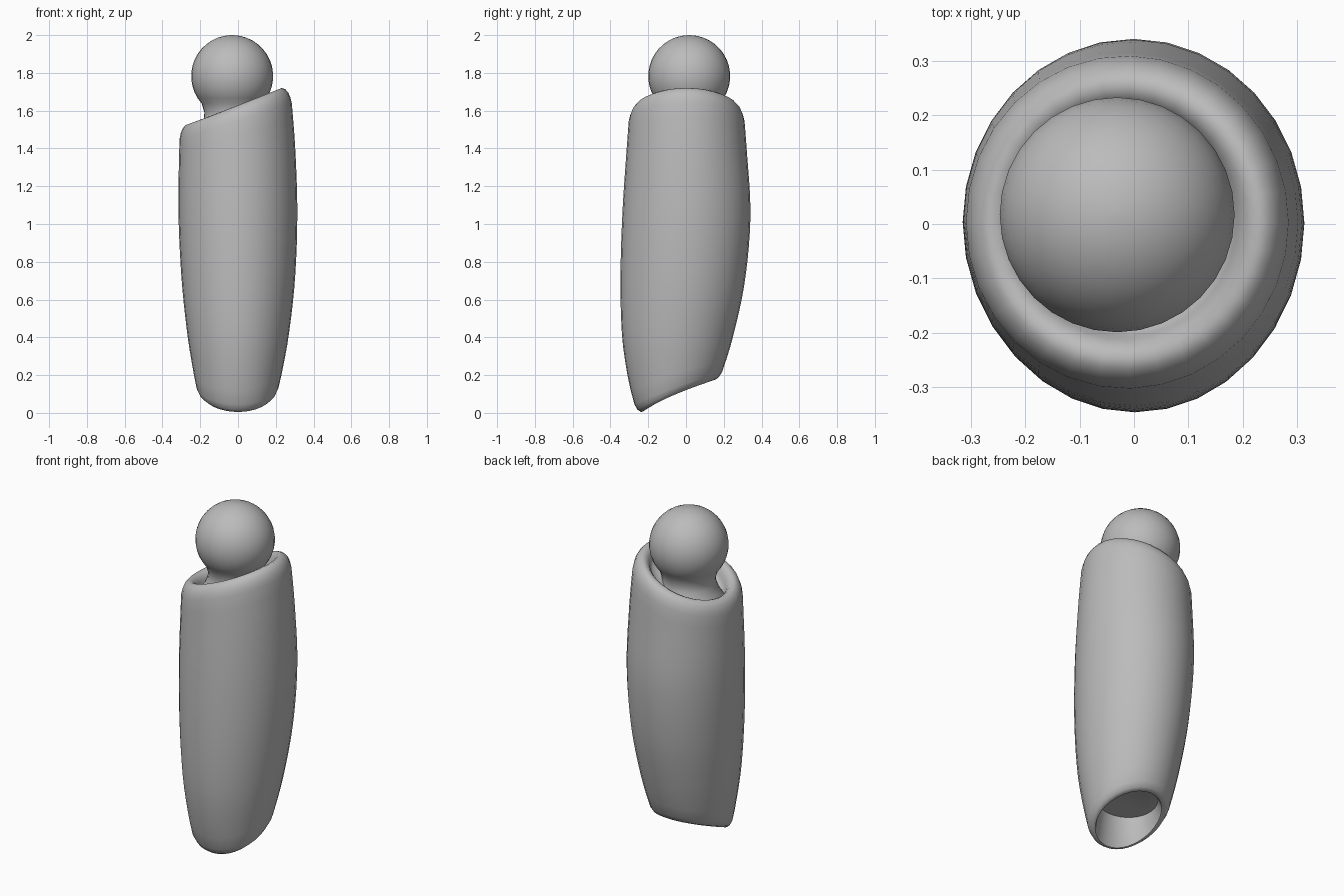
import bpy, bmesh, math

SEG = 32
cube = bpy.data.objects.get("Cube")
if cube:
    bpy.data.objects.remove(cube, do_unlink=True)

grey = bpy.data.materials.new("plain_grey")
grey.use_nodes = True
colour = (0.5, 0.5, 0.5, 1)
grey.diffuse_color = colour
grey.node_tree.nodes["Principled BSDF"].inputs["Base Color"].default_value = colour

# Sleeve outline by height: z, x min, x max, y min, y max
OUTLINE = [
    (0.0, -0.19, 0.19, -0.26, 0.10),
    (0.1, -0.213, 0.207, -0.288, 0.14),
    (0.2, -0.233, 0.23, -0.31, 0.185),
    (0.4, -0.266, 0.267, -0.338, 0.248),
    (0.7, -0.298, 0.301, -0.347, 0.312),
    (1.05, -0.315, 0.314, -0.337, 0.341),
    (1.4, -0.311, 0.303, -0.314, 0.321),
    (1.7, -0.30, 0.28, -0.291, 0.297),
]


def extents(z):
    """Smoothly interpolate the outline at height z."""
    z = min(max(z, OUTLINE[0][0]), OUTLINE[-1][0])
    last = len(OUTLINE) - 1
    i = next(k for k in range(last) if z <= OUTLINE[k + 1][0])
    a, b = OUTLINE[i], OUTLINE[i + 1]
    before, after = OUTLINE[max(i - 1, 0)], OUTLINE[min(i + 2, last)]
    h = b[0] - a[0]
    t = (z - a[0]) / h
    out = []
    for k in range(1, 5):
        ma = (b[k] - before[k]) / (b[0] - before[0]) * h
        mb = (after[k] - a[k]) / (after[0] - a[0]) * h
        out.append(a[k] * (2*t**3 - 3*t*t + 1) + ma * (t**3 - 2*t*t + t)
                   + b[k] * (3*t*t - 2*t**3) + mb * (t**3 - t*t))
    return out


def place(angle, z, inset, z_out=None):
    x0, x1, y0, y1 = extents(z)
    x = (x0 + x1) / 2 + ((x1 - x0) / 2 - inset) * math.cos(angle)
    y = (y0 + y1) / 2 + ((y1 - y0) / 2 - inset) * math.sin(angle)
    return x, y, z if z_out is None else z_out


def low(a):
    return 0.09 + 0.085 * math.sin(a)


def high(a):
    return 1.625 + 0.095 * math.cos(a)


def loft(name, rings):
    """Skin a stack of rings and close both ends."""
    bm = bmesh.new()
    loops = [[bm.verts.new(p) for p in ring] for ring in rings]
    for lower, upper in zip(loops, loops[1:]):
        for i in range(SEG):
            j = (i + 1) % SEG
            bm.faces.new((lower[i], lower[j], upper[j], upper[i]))
    bm.faces.new(loops[0][::-1])
    bm.faces.new(loops[-1])
    bmesh.ops.recalc_face_normals(bm, faces=bm.faces)
    mesh = bpy.data.meshes.new(name)
    bm.to_mesh(mesh)
    bm.free()
    obj = bpy.data.objects.new(name, mesh)
    bpy.context.collection.objects.link(obj)
    mesh.materials.append(grey)
    bpy.ops.object.select_all(action="DESELECT")
    obj.select_set(True)
    bpy.context.view_layer.objects.active = obj
    bpy.ops.object.shade_smooth_by_angle(angle=math.radians(50))
    return obj


angles = [2 * math.pi * i / SEG for i in range(SEG)]

# Sleeve: level socket roof, slanted lower lip, wall, slanted upper lip, floor
rings = [[place(a, low(a), 0.055, 0.2) for a in angles]]
for inset, dz in ((0.042, 0.015), (0.034, 0.002), (0.022, 0.0),
                  (0.008, 0.012), (0.0, 0.04)):
    rings.append([place(a, low(a) + dz, inset) for a in angles])
for k in range(1, 20):
    t = k / 20
    rings.append([place(a, (low(a) + 0.04) * (1 - t) + (high(a) - 0.08) * t, 0)
                  for a in angles])
for inset, dz in ((0, -0.08), (0.005, -0.05), (0.014, -0.025), (0.03, -0.006),
                  (0.048, 0), (0.068, -0.008), (0.085, -0.028), (0.095, -0.055),
                  (0.11, -0.08), (0.14, -0.09)):
    rings.append([place(a, high(a) + dz, inset) for a in angles])
loft("sleeve", rings)

# Ball joint: round head running down into a flared neck
RADIUS, CX, CY, CZ = 0.217, -0.031, 0.017, 1.783
profile = [(0.19, 1.48), (0.165, 1.52), (0.15, 1.56), (0.147, 1.59)]
for k in range(15):
    a = math.radians(-42 + 130 * k / 14)
    profile.append((RADIUS * math.cos(a), CZ + RADIUS * math.sin(a)))
loft("ball_joint", [[(CX + r * math.cos(a), CY + r * math.sin(a), z)
                     for a in angles] for r, z in profile])
